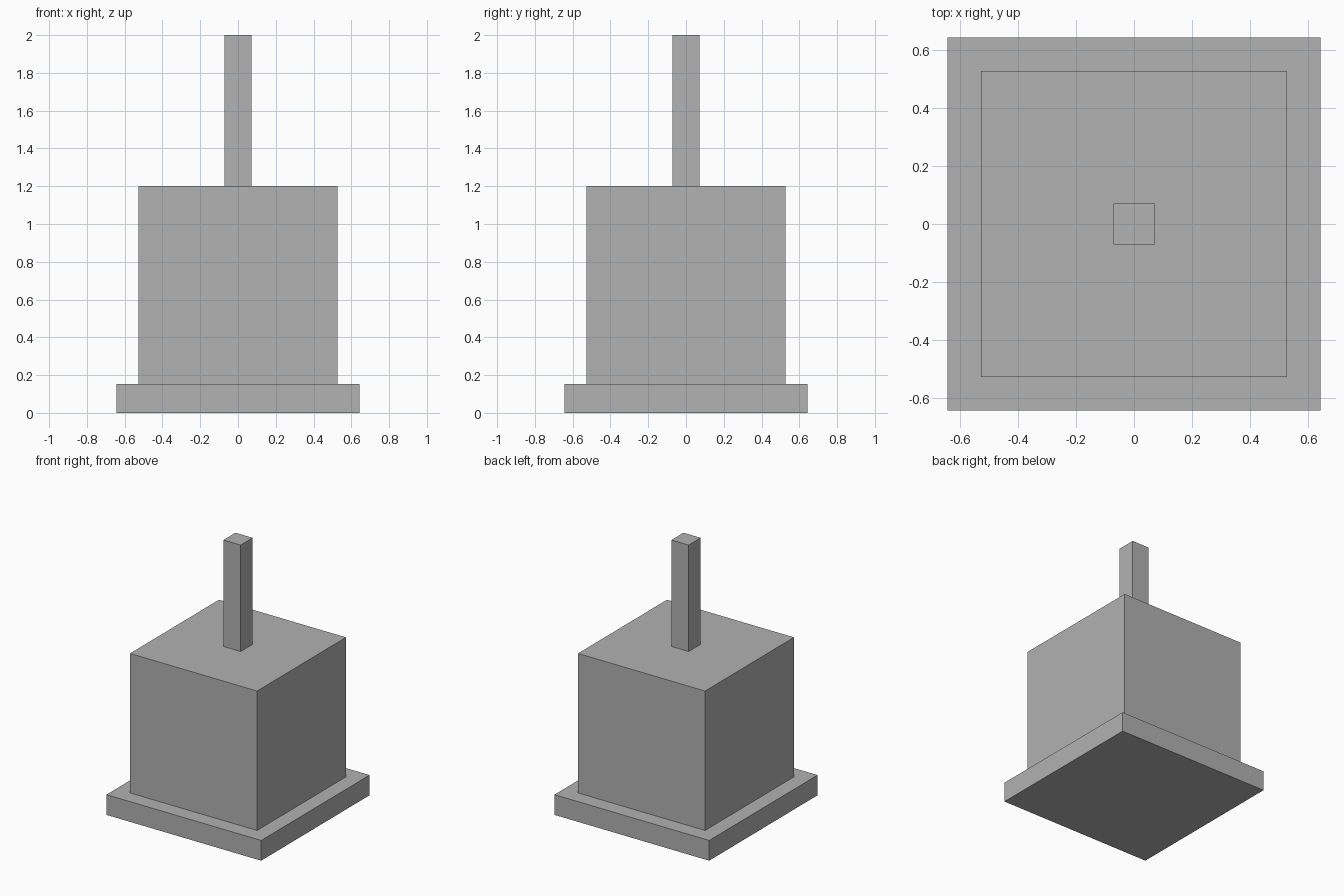
import bpy
import bmesh
from mathutils import Matrix

default_cube = bpy.data.objects.get("Cube")
if default_cube:
    bpy.data.objects.remove(default_cube, do_unlink=True)

# Single flat grey
grey = bpy.data.materials.new("mid_grey")
grey.use_nodes = True
colour = (0.445, 0.445, 0.445, 1.0)
grey.diffuse_color = colour
grey.node_tree.nodes["Principled BSDF"].inputs["Base Color"].default_value = colour


def square_block(name, width, bottom, top):
    """Square block centred on the z axis between two heights."""
    bm = bmesh.new()
    bmesh.ops.create_cube(bm, size=1.0)
    bm.transform(Matrix.Translation((0, 0, (bottom + top) / 2))
                 @ Matrix.Diagonal((width, width, top - bottom, 1)))
    mesh = bpy.data.meshes.new(name)
    bm.to_mesh(mesh)
    bm.free()
    mesh.materials.append(grey)
    obj = bpy.data.objects.new(name, mesh)
    bpy.context.collection.objects.link(obj)
    return obj


# Wide plinth, main block and thin post stacked on one axis
square_block("base_plinth", 1.286, 0.0, 0.152)
square_block("main_block", 1.056, 0.152, 1.2)
square_block("top_post", 0.143, 1.2, 2.0)
